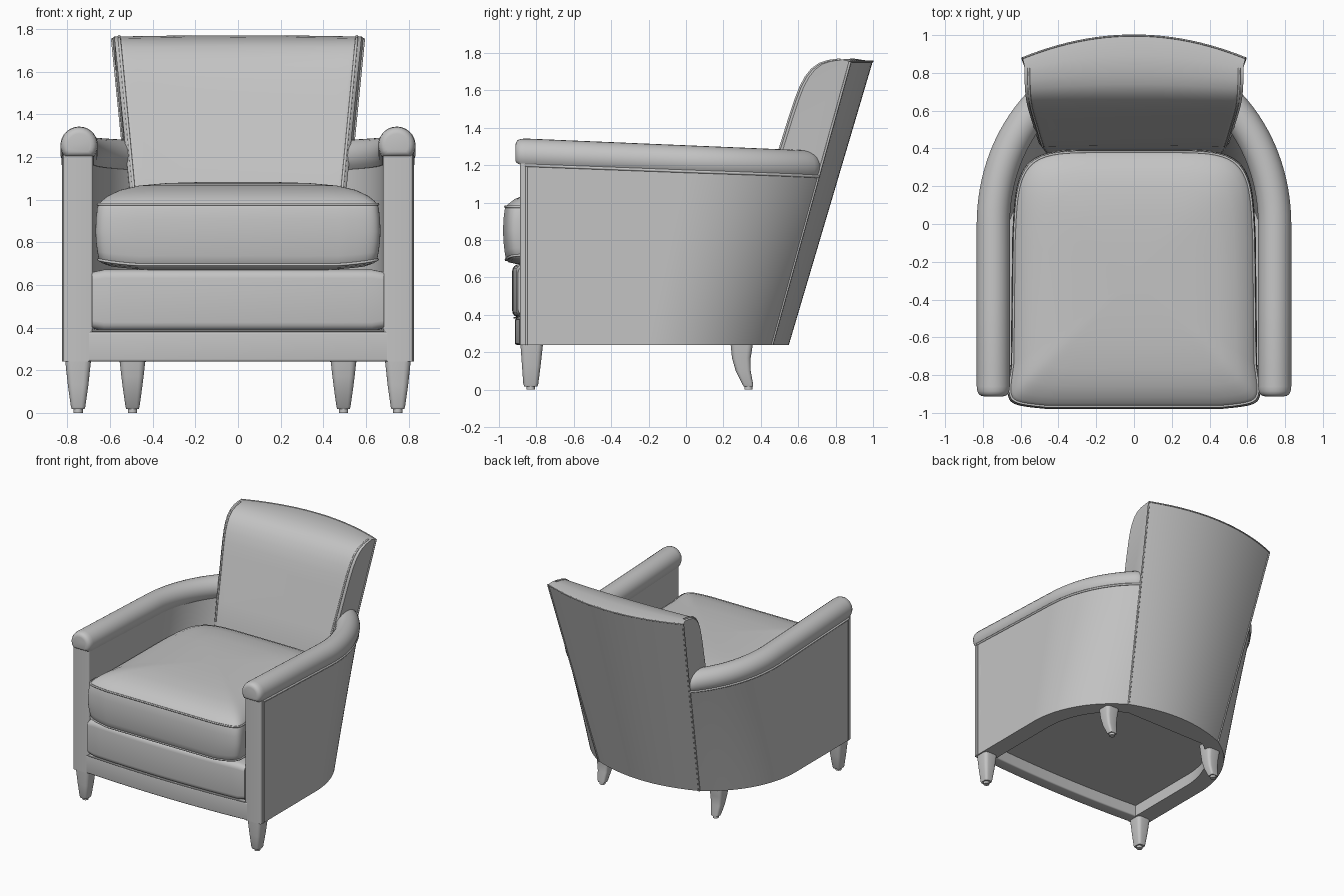
import bpy
import bmesh
from math import sin, cos, acos, pi, copysign, radians

cube = bpy.data.objects.get("Cube")
if cube:
    bpy.data.objects.remove(cube)

fabric = bpy.data.materials.new("light_grey_upholstery")
fabric.use_nodes = True
GREY = (0.55, 0.55, 0.55, 1)
fabric.diffuse_color = GREY
fabric.node_tree.nodes["Principled BSDF"].inputs["Base Color"].default_value = GREY


def finish(name, mesh, angle=40):
    mesh.materials.clear()
    mesh.materials.append(fabric)
    mesh.shade_smooth()
    mesh.set_sharp_from_angle(angle=radians(angle))
    obj = bpy.data.objects.new(name, mesh)
    bpy.context.collection.objects.link(obj)
    return obj


def loft(name, sections, angle=40):
    """Skin closed cross-sections in order and cap both ends."""
    bm = bmesh.new()
    rings = [[bm.verts.new(p) for p in sec] for sec in sections]
    n = len(rings[0])
    for a, b in zip(rings, rings[1:]):
        for i in range(n):
            j = (i + 1) % n
            bm.faces.new((a[i], a[j], b[j], b[i]))
    bm.faces.new(rings[0])
    bm.faces.new(rings[-1])
    bmesh.ops.recalc_face_normals(bm, faces=bm.faces)
    mesh = bpy.data.meshes.new(name)
    bm.to_mesh(mesh)
    bm.free()
    return finish(name, mesh, angle)


def piping(name, points, radius=0.007, closed=False):
    curve = bpy.data.curves.new(name, "CURVE")
    curve.dimensions = "3D"
    curve.bevel_depth = radius
    curve.bevel_resolution = 1
    spline = curve.splines.new("POLY")
    spline.points.add(len(points) - 1)
    for sp, p in zip(spline.points, points):
        sp.co = (*p, 1)
    spline.use_cyclic_u = closed
    temp = bpy.data.objects.new(name + "_path", curve)
    bpy.context.collection.objects.link(temp)
    bpy.context.view_layer.update()
    mesh = bpy.data.meshes.new_from_object(
        temp.evaluated_get(bpy.context.evaluated_depsgraph_get()))
    bpy.data.objects.remove(temp)
    finish(name, mesh, 80)


def rounded_rect(hw, hh, r, steps=4):
    pts = []
    for k, (sx, sy) in enumerate(((1, 1), (-1, 1), (-1, -1), (1, -1))):
        for i in range(steps + 1):
            a = (k + i / steps) * pi / 2
            pts.append((sx * (hw - r) + r * cos(a), sy * (hh - r) + r * sin(a)))
    return pts


# Shared shape of the raked back
def back_w(z):
    return 0.59 - 0.1 * (1.76 - z)


def seam_y(z):
    return 0.46 + 0.276 * (z - 0.24)


# Side walls: straight at the front, curving round to the back seam
def wall_point(f, level, inner):
    start = -0.2 * (1 - level)
    run = -0.86 + (start + 0.86) * min(1, f / 0.4)
    g = max(0, (f - 0.4) / 0.6)
    top = 1.2 - 0.038 * (run + 0.72 * g + 0.86)
    z = 0.24 + level * (top - 0.24)
    end = acos(back_w(z) / 0.82)
    b = (seam_y(z) - start) / sin(end)
    a = 0.68 if inner else 0.82
    k = 0.85 if inner else 1
    return (a * cos(end * g), run + k * b * sin(end * g), z)


LEVELS = [i / 8 for i in range(9)]
STEPS = [i / 40 for i in range(41)]


def flip(points, s):
    return [(s * x, y, z) for x, y, z in points]


ARC = [radians(-38 + 256 * i / 18) for i in range(19)]


def arm_section(x, y, nx, ny, scale):
    zc = 1.255 - 0.042 * (y + 0.86)
    return [(x + nx * 0.088 * scale * cos(t), y + ny * 0.088 * scale * cos(t),
             zc + 0.088 * scale * sin(t)) for t in ARC]


def arm_sections():
    secs = [arm_section(0.745, y, 1, 0, k) for y, k in
            ((-0.912, 0.6), (-0.909, 0.75), (-0.9, 0.88), (-0.885, 0.96), (-0.86, 1), (-0.4, 1))]
    for i in range(17):
        t = radians(47) * i / 16
        nx, ny = cos(t) / 0.745, sin(t) / 0.86
        d = (nx * nx + ny * ny) ** 0.5
        secs.append(arm_section(0.745 * cos(t), 0.86 * sin(t), nx / d, ny / d, 1))
    x, y = 0.745 * cos(t), 0.86 * sin(t)
    for step, k in ((0.03, 0.97), (0.05, 0.86), (0.06, 0.7)):
        secs.append(arm_section(x - step * ny / d, y + step * nx / d, nx / d, ny / d, k))
    return secs


# Back cushion profile: depth, height and forward bow
FRONT = [(0.36, 0.24, 0), (0.37, 0.7, 0), (0.41, 1.0, 0.005), (0.455, 1.15, 0.005),
         (0.505, 1.3, 0.005), (0.555, 1.46, 0.005), (0.585, 1.55, 0.005),
         (0.612, 1.62, 0.008), (0.64, 1.672, 0.012), (0.672, 1.712, 0.02),
         (0.71, 1.74, 0.03), (0.755, 1.756, 0.05), (0.82, 1.765, 0.075)]
REAR_Z = [1.755 - 1.515 * i / 8 for i in range(9)]
# Spans across the back, packed close at the rounded edges
SPAN = [-1, -0.985, -0.96] + [-0.92 + 1.84 * i / 22 for i in range(23)] + [0.96, 0.985, 1]


def back_section(u):
    bow = 1 - u * u
    soft = 0.018 * max(0, (abs(u) - 0.95) / 0.05) ** 2
    sec = [(u * (back_w(z) - 0.01), y + soft + b * bow, z + 0.006 * bow * (z > 1.7))
           for y, z, b in FRONT]
    for z in REAR_Z:
        sec.append((u * back_w(z), seam_y(z) + (0.09 + 0.02 * (z - 0.24)) * bow, z))
    return sec


loft("backrest", [back_section(u) for u in SPAN], 35)
piping("backrest_top_piping", [back_section(u)[len(FRONT)] for u in SPAN], 0.005)

# Leg shapes: height, depth centre, half width, half depth
FRONT_LEG = [(0.3, -0.825, 0.062, 0.06), (0.24, -0.825, 0.06, 0.06),
             (0.13, -0.827, 0.048, 0.05), (0.03, -0.83, 0.034, 0.04),
             (0.018, -0.83, 0.03, 0.035)]
REAR_LEG = [(0.3, 0.29, 0.062, 0.06), (0.24, 0.298, 0.06, 0.059),
            (0.17, 0.296, 0.052, 0.05), (0.1, 0.306, 0.043, 0.04),
            (0.03, 0.33, 0.033, 0.029), (0.018, 0.334, 0.029, 0.025)]


def leg(name, x, rows):
    loft(name, [[(x + px, y + py, z) for px, py in rounded_rect(hw, hd, 0.5 * hd)]
                for z, y, hw, hd in rows], 50)
    y = rows[-1][1]
    loft(name + "_glide", [[(x + 0.022 * cos(i * pi / 6), y + 0.022 * sin(i * pi / 6), z)
                            for i in range(12)] for z in (0, 0.02)])


for side, s in (("left", 1), ("right", -1)):
    walls = []
    for f in STEPS:
        outer = [wall_point(f, v, False) for v in LEVELS]
        inner = [wall_point(f, v, True) for v in reversed(LEVELS)]
        walls.append(flip(outer + inner, s))
    loft(side + "_side_wall", walls)
    loft(side + "_arm_roll", [flip(sec, s) for sec in arm_sections()], 50)

    # Front post under the arm
    loft(side + "_front_post", [[(s * 0.75 + x, -0.842 + y, z)
                                 for x, y in rounded_rect(0.07, 0.045, 0.012)]
                                for z in (0.24, 1.21)])

    leg(side + "_front_leg", s * 0.75, FRONT_LEG)
    leg(side + "_rear_leg", s * 0.495, REAR_LEG)

    # Seams
    piping(side + "_arm_piping", flip([wall_point(f, 1, False) for f in STEPS], s), 0.009)
    piping(side + "_post_piping", [(s * 0.82, -0.852, 0.24), (s * 0.82, -0.852, 1.2)], 0.006)
    piping(side + "_back_rear_piping", back_section(s)[len(FRONT):], 0.007)
    piping(side + "_back_front_piping", back_section(0.96 * s)[2:len(FRONT)], 0.007)


# Seat cushion: boxy plan with bowed front, crowned top, edges lifting at the sides
def cushion_ring(scale, z, n=120):
    ring = []
    for i in range(n):
        t = 2 * pi * (i + 0.5) / n
        c, d = cos(t), sin(t)
        e = 2 / (6 if d > 0 else 20)
        x = copysign(abs(c) ** e, c)
        y = copysign(abs(d) ** e, d)
        width = 0.648 - 0.025 * max(0, y) + 0.1 * max(0, -y - 0.7)
        bow = 0.045 * (1 - x * x) * max(0, -y)
        lift = 0.035 * (scale * x) ** 4 * min(1, max(0, (0.85 - z) / 0.14))
        ring.append((scale * width * x, -0.28 + scale * (0.67 * y - bow), z + lift))
    return ring


CUSHION = [(0.3, 0.665), (0.9, 0.666), (0.965, 0.674), (0.985, 0.69), (0.995, 0.73),
           (1.004, 0.79), (1.007, 0.85), (1.004, 0.91), (0.995, 0.96), (0.987, 0.978),
           (0.965, 0.994), (0.92, 1.018), (0.83, 1.046), (0.7, 1.066), (0.5, 1.078),
           (0.25, 1.083), (0.05, 1.084)]
loft("seat_cushion", [cushion_ring(k, z) for k, z in CUSHION], 50)
piping("cushion_top_piping", cushion_ring(0.989, 0.978), 0.007, True)
piping("cushion_bottom_piping", cushion_ring(0.985, 0.687), 0.007, True)


# Bowed bars across the front, with softened ends
def front_bar(name, half, front, depth, z0, z1, r, bow, soft):
    secs = []
    mid, hh = (z0 + z1) / 2, (z1 - z0) / 2
    for i in range(25):
        u = -1 + i / 12
        k = 1 - soft * (abs(u) > 0.99)
        x = half * u
        secs.append([(x, front + depth / 2 + bow * u * u + py * k, mid + pz * k)
                     for py, pz in rounded_rect(depth / 2, hh, r)])
    loft(name, secs, 50)


front_bar("front_panel", 0.685, -0.93, 0.16, 0.385, 0.672, 0.04, 0.025, 0.08)
front_bar("front_rail", 0.7, -0.915, 0.1, 0.24, 0.382, 0.012, 0.025, 0)
front_bar("front_panel_piping", 0.685, -0.922, 0.03, 0.38, 0.39, 0.005, 0.025, 0)

# Seat deck closing the frame from inside
deck = [(0.7, -0.84)] + [(0.7 * cos(pi * i / 16), -0.2 + 0.66 * sin(pi * i / 16))
                         for i in range(17)] + [(-0.7, -0.84)]
loft("seat_deck", [[(x, y, z) for x, y in deck] for z in (0.33, 0.6)])
